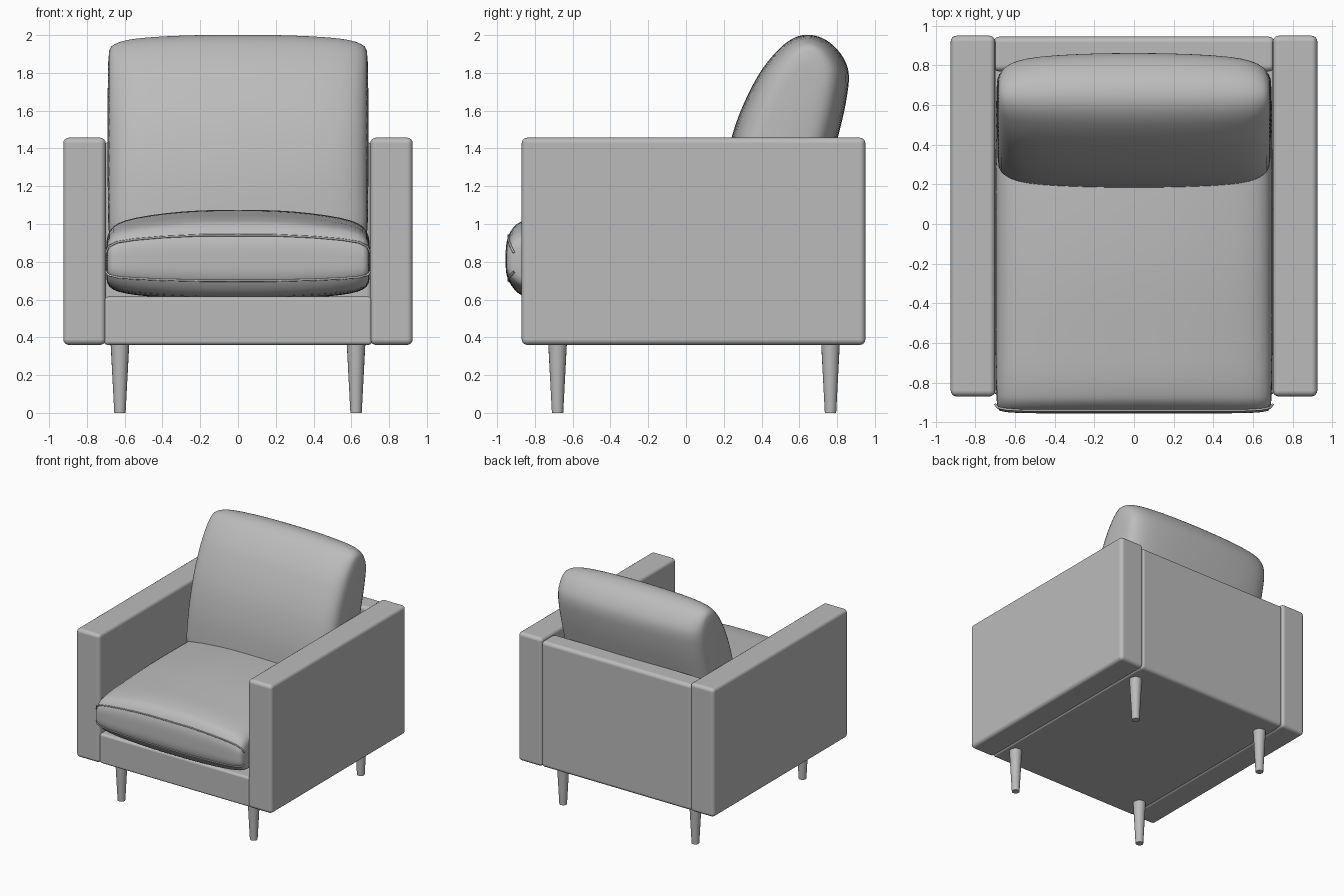
import bpy
import bmesh
import math
from mathutils import Vector
from mathutils.geometry import interpolate_bezier

if "Cube" in bpy.data.objects:
    bpy.data.objects.remove(bpy.data.objects["Cube"])

grey = bpy.data.materials.new("grey_fabric")
grey.use_nodes = True
colour = (0.5, 0.5, 0.5, 1)
grey.diffuse_color = colour
grey.node_tree.nodes["Principled BSDF"].inputs["Base Color"].default_value = colour


def add_object(name, data):
    obj = bpy.data.objects.new(name, data)
    bpy.context.scene.collection.objects.link(obj)
    data.materials.append(grey)
    return obj


def mesh_object(name, bm):
    bmesh.ops.recalc_face_normals(bm, faces=bm.faces)
    mesh = bpy.data.meshes.new(name)
    bm.to_mesh(mesh)
    bm.free()
    mesh.shade_smooth()
    return add_object(name, mesh)


def box(name, low, high, bevel=0.025):
    low, high = Vector(low), Vector(high)
    bm = bmesh.new()
    bmesh.ops.create_cube(bm, size=1)
    bmesh.ops.scale(bm, vec=high - low, verts=bm.verts)
    bmesh.ops.translate(bm, vec=(low + high) / 2, verts=bm.verts)
    obj = mesh_object(name, bm)
    mod = obj.modifiers.new("soft_edges", 'BEVEL')
    mod.width = bevel
    mod.segments = 4
    mod.harden_normals = True
    return obj


def smooth_loop(points, steps):
    """Closed smooth outline through (y, z) points."""
    pts = [Vector((0, y, z)) for y, z in points]
    n = len(pts)
    tangents = [(pts[(i + 1) % n] - pts[i - 1]).normalized() for i in range(n)]
    loop = []
    for i in range(n):
        j = (i + 1) % n
        reach = (pts[j] - pts[i]).length / 3
        loop += interpolate_bezier(pts[i], pts[i] + tangents[i] * reach,
                                   pts[j] - tangents[j] * reach, pts[j], steps + 1)[:-1]
    return loop


def cushion(name, outline, centre, axis, sections, steps=4):
    """Loft an outline across x; each section is (x, length scale, thickness scale)."""
    loop = smooth_loop(outline, steps)
    centre, axis = Vector((0, *centre)), Vector((0, *axis)).normalized()
    across = Vector((0, -axis.z, axis.y))
    stations = [(-x, a, t) for x, a, t in reversed(sections[1:])] + sections
    bm = bmesh.new()
    rings = []
    for x, a, t in stations:
        ring = []
        for p in loop:
            d = p - centre
            co = centre + axis * d.dot(axis) * a + across * d.dot(across) * t
            ring.append(bm.verts.new((x, co.y, co.z)))
        rings.append(ring)
    n = len(loop)
    for r, s in zip(rings, rings[1:]):
        for k in range(n):
            bm.faces.new((r[k], r[(k + 1) % n], s[(k + 1) % n], s[k]))
    bm.faces.new(rings[0])
    bm.faces.new(rings[-1])
    paths = [[ring[k].co.copy() for ring in rings] for k in range(0, n, steps)]
    obj = mesh_object(name, bm)
    obj.modifiers.new("smooth", 'SUBSURF').levels = 1
    obj.modifiers["smooth"].render_levels = 1
    return paths


def piping(name, path):
    curve = bpy.data.curves.new(name, 'CURVE')
    curve.dimensions = '3D'
    curve.bevel_depth = 0.006
    curve.bevel_resolution = 1
    spline = curve.splines.new('POLY')
    spline.points.add(len(path) - 1)
    for point, co in zip(spline.points, path):
        point.co = (*co, 1)
    add_object(name, curve)


# Frame: arms, seat base and back panel
box("left_arm", (0.7, -0.87, 0.36), (0.925, 0.95, 1.457), 0.03)
box("right_arm", (-0.925, -0.87, 0.36), (-0.7, 0.95, 1.457), 0.03)
box("seat_base", (-0.71, -0.86, 0.36), (0.71, 0.9, 0.615), 0.02)
box("back_panel", (-0.71, 0.77, 0.36), (0.71, 0.945, 1.435), 0.03)

# Seat cushion with piped front seams
seat = [(-0.955, 0.82), (-0.94, 0.94), (-0.87, 1.015), (-0.6, 1.05), (-0.1, 1.075),
        (0.5, 1.05), (0.73, 0.97), (0.77, 0.8), (0.7, 0.63), (-0.2, 0.605),
        (-0.85, 0.615), (-0.94, 0.7)]
seams = cushion("seat_cushion", seat, (-0.1, 0.78), (1, 0),
                [(0, 1, 1), (0.2, 1, 1), (0.4, 1, 0.94), (0.55, 1, 0.86), (0.64, 0.995, 0.77),
                 (0.685, 0.985, 0.63), (0.7, 0.965, 0.42)])
piping("seat_upper_piping", seams[1])
piping("seat_lower_piping", seams[-1])

# Leaning back cushion
back = [(0.22, 0.88), (0.185, 1.1), (0.24, 1.46), (0.365, 1.76), (0.5, 1.935), (0.62, 2.002),
        (0.75, 1.97), (0.85, 1.85), (0.86, 1.72), (0.8, 1.44), (0.68, 1.05), (0.5, 0.85)]
cushion("back_cushion", back, (0.52, 1.46), (0.3, 1),
        [(0, 1, 1), (0.2, 0.998, 0.99), (0.4, 0.985, 0.96), (0.55, 0.965, 0.9),
         (0.63, 0.935, 0.8), (0.675, 0.89, 0.65), (0.692, 0.84, 0.45)])

# Tapered legs
for side, x in (("left", 0.625), ("right", -0.625)):
    for end, y in (("front", -0.68), ("back", 0.765)):
        bm = bmesh.new()
        bmesh.ops.create_cone(bm, cap_ends=True, segments=20, radius1=0.03,
                              radius2=0.05, depth=0.38)
        bmesh.ops.translate(bm, vec=(x, y, 0.19), verts=bm.verts)
        leg = mesh_object(f"{end}_{side}_leg", bm)
        leg.data.set_sharp_from_angle(angle=math.radians(40))
